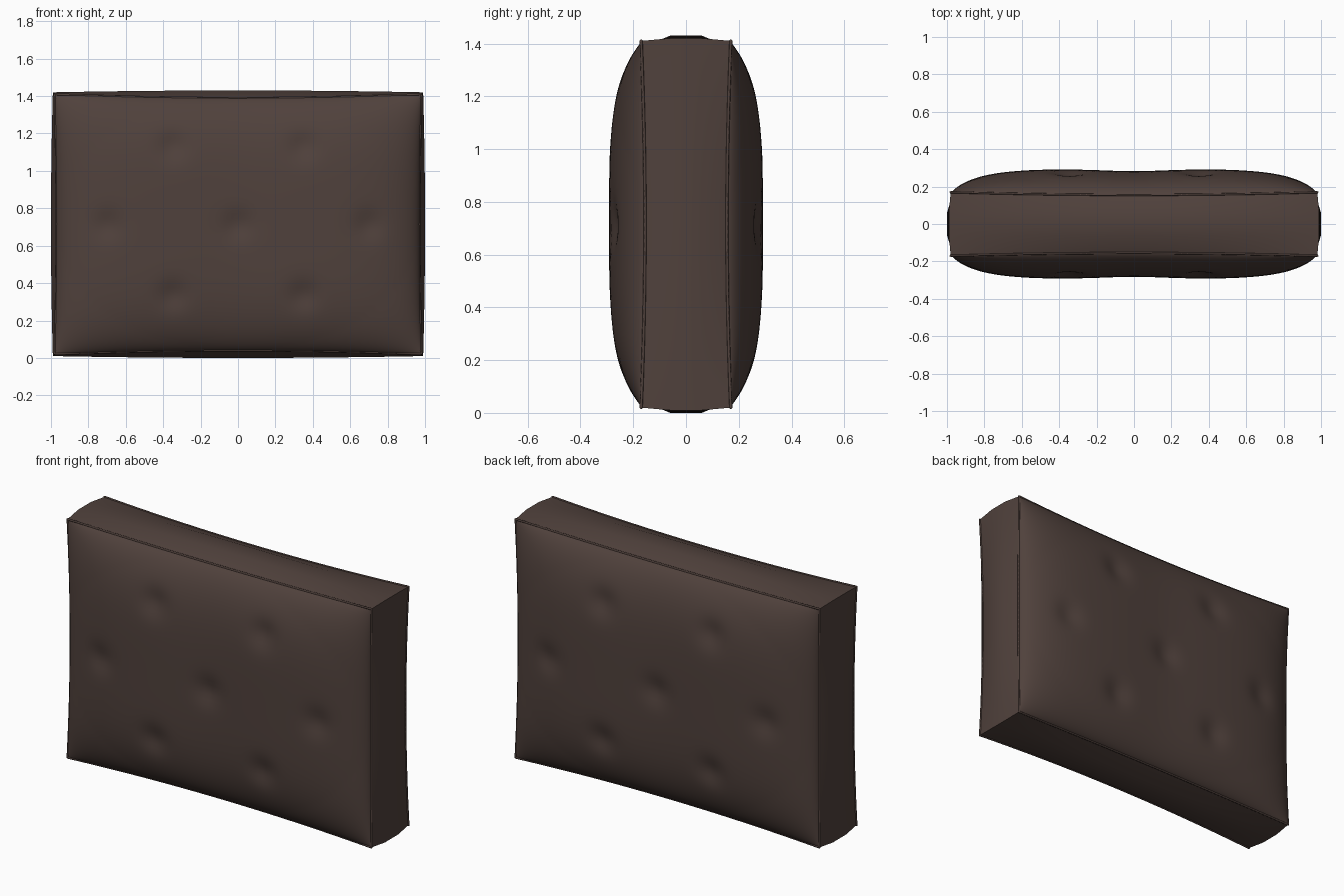
import bpy, bmesh
from math import sin, pi, exp

if "Cube" in bpy.data.objects:
    bpy.data.objects.remove(bpy.data.objects["Cube"])

NX, NZ, ZC = 96, 72, 0.715          # panel resolution and cushion centre height
TUFTS = [(-.35, .415), (.35, .415), (-.70, -.005), (0, -.005), (.70, -.005),
         (-.35, -.38), (.35, -.38)]

leather = bpy.data.materials.new("brown_leather")
leather.diffuse_color = (.08, .053, .045, 1)
leather.use_nodes = True
leather.node_tree.nodes["Principled BSDF"].inputs["Base Color"].default_value = leather.diffuse_color


def spread(n):
    # parameters from -1 to 1, denser toward the seams
    return [sin(pi / 2 * (2 * i / n - 1)) for i in range(n + 1)]


def seam_point(u, w, side, lift=0):
    # point on a panel plane; the seam bows inward between corners
    x = u * (.98 - .01 * (1 - w * w))
    z = w * (.695 - .02 * (1 - u * u))
    edge = min(1, (1 - u * u) + (1 - w * w))
    return (x, side * (.17 - .015 * edge + lift), z + ZC)


def panel_point(u, w, side):
    # stuffed panel with tufted dimples
    fx = max(0, 1 - abs(u) ** 5) ** .6
    fz = max(0, 1 - abs(w) ** 4) ** .7
    x, _, z = seam_point(u, w, side)
    lift = .138 * fx * fz - .010 * exp(-(u / .25) ** 2) * fz
    for tx, tz in TUFTS:
        r2 = (x - tx) ** 2 + (z - ZC - tz) ** 2
        lift -= .022 * exp(-r2 / .075 ** 2) * fx
    return seam_point(u, w, side, lift)


def band_point(u, w, y):
    # crown of the side band
    return (u * (.99 + .01 * (1 - w * w)), y, w * (.705 + .01 * (1 - u * u)) + ZC)


us, ws = spread(NX), spread(NZ)
rim = ([(i, 0) for i in range(NX)] + [(NX, j) for j in range(NZ)] +
       [(i, NZ) for i in range(NX, 0, -1)] + [(0, j) for j in range(NZ, 0, -1)])

# cushion body: front and back panels joined by the band
bm = bmesh.new()
loops = []
for side in (-1, 1):
    g = [[bm.verts.new(panel_point(u, w, side)) for w in ws] for u in us]
    for i in range(NX):
        for j in range(NZ):
            bm.faces.new((g[i][j], g[i + 1][j], g[i + 1][j + 1], g[i][j + 1]))
    loops.append([g[i][j] for i, j in rim])
for y in (-.06, .06):
    loops.append([bm.verts.new(band_point(us[i], ws[j], y)) for i, j in rim])
front, back, crown_f, crown_b = loops
n = len(rim)
corners = {0, NX, NX + NZ, 2 * NX + NZ}
for a, b in ((front, crown_f), (crown_f, crown_b), (crown_b, back)):
    for k in range(n):
        bm.faces.new((a[k], a[(k + 1) % n], b[(k + 1) % n], b[k]))
bmesh.ops.recalc_face_normals(bm, faces=bm.faces)
for f in bm.faces:
    f.smooth = True

# sharp seams and band corners
for loop in (front, back):
    for k in range(n):
        bm.edges.get((loop[k], loop[(k + 1) % n])).smooth = False
for a, b in ((front, crown_f), (crown_f, crown_b), (crown_b, back)):
    for k in corners:
        bm.edges.get((a[k], b[k])).smooth = False
me = bpy.data.meshes.new("cushion")
bm.to_mesh(me)
bm.free()
me.materials.append(leather)
bpy.context.collection.objects.link(bpy.data.objects.new("cushion", me))

# thin piping along both seams
for side, name in ((-1, "front_piping"), (1, "back_piping")):
    cu = bpy.data.curves.new(name, 'CURVE')
    cu.dimensions = '3D'
    cu.bevel_depth = .006
    cu.bevel_resolution = 1
    sp = cu.splines.new('POLY')
    sp.points.add(n - 1)
    for p, (i, j) in zip(sp.points, rim):
        p.co = (*seam_point(us[i], ws[j], side), 1)
    sp.use_cyclic_u = True
    cu.materials.append(leather)
    bpy.context.collection.objects.link(bpy.data.objects.new(name, cu))
